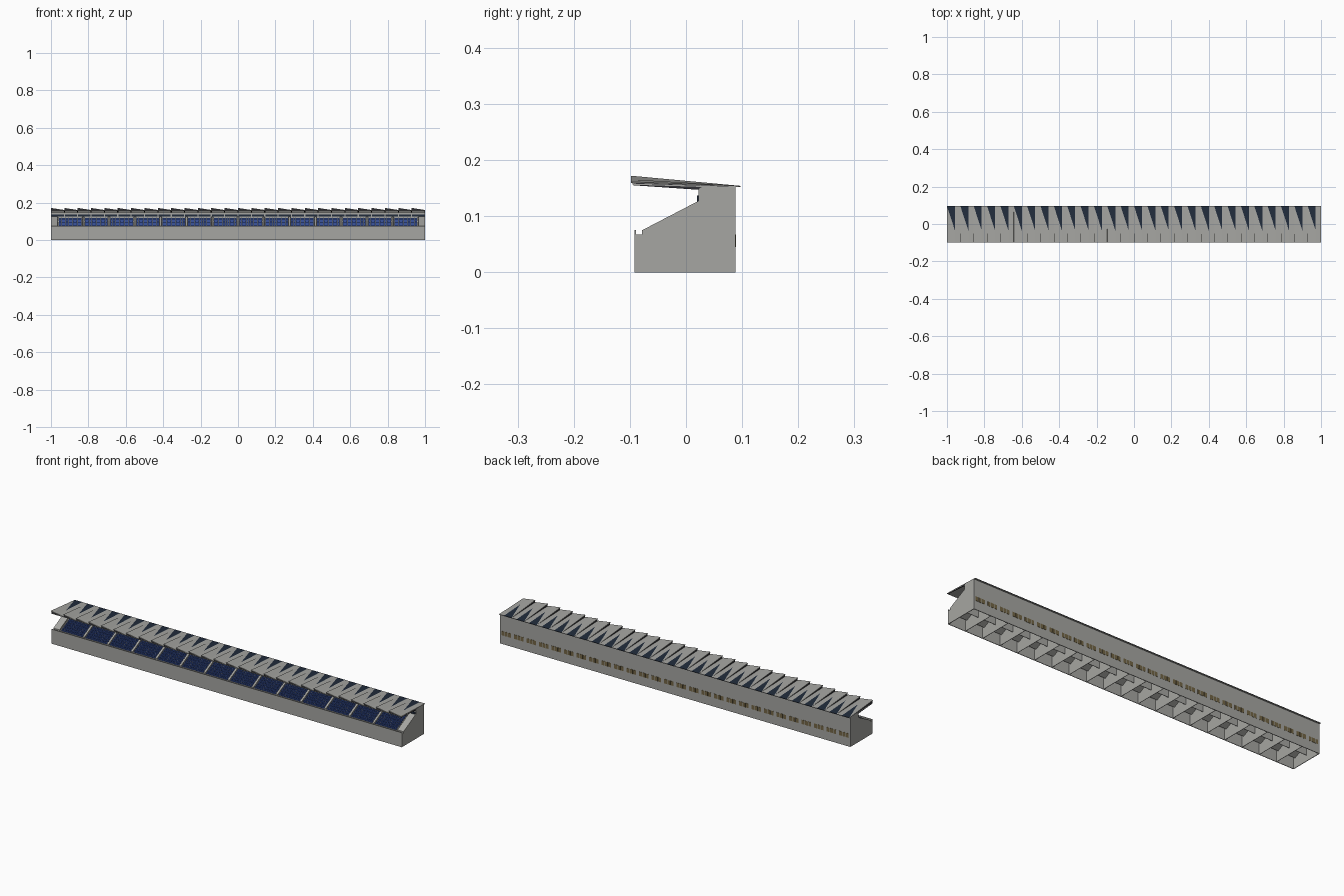
import bpy, bmesh

if "Cube" in bpy.data.objects:
    bpy.data.objects.remove(bpy.data.objects["Cube"], do_unlink=True)


def material(name, color):
    m = bpy.data.materials.new(name)
    m.use_nodes = True
    m.diffuse_color = (*color, 1)
    m.node_tree.nodes["Principled BSDF"].inputs["Base Color"].default_value = (*color, 1)
    return m


CONCRETE = material("concrete grey", (0.38, 0.38, 0.36))
BLUE = material("seat blue", (0.04, 0.085, 0.33))
GLASS = material("dark glass", (0.015, 0.025, 0.045))
TAN = material("window tan", (0.17, 0.13, 0.06))
TRIM = material("dark trim", (0.03, 0.03, 0.035))


def finish(name, bm, *mats):
    bmesh.ops.recalc_face_normals(bm, faces=bm.faces)
    mesh = bpy.data.meshes.new(name)
    bm.to_mesh(mesh)
    bm.free()
    for m in mats:
        mesh.materials.append(m)
    ob = bpy.data.objects.new(name, mesh)
    bpy.context.collection.objects.link(ob)
    return ob


def add_prism(bm, profile, x0, x1):
    """Extrude a closed (y, z) profile along x."""
    a = [bm.verts.new((x0, y, z)) for y, z in profile]
    b = [bm.verts.new((x1, y, z)) for y, z in profile]
    bm.faces.new(a)
    bm.faces.new(b[::-1])
    for i in range(len(a)):
        j = (i + 1) % len(a)
        bm.faces.new((a[i], a[j], b[j], b[i]))


def rect(y0, y1, z0, z1):
    return [(y0, z0), (y1, z0), (y1, z1), (y0, z1)]


def prisms(name, mat, profile, spans):
    bm = bmesh.new()
    for x0, x1 in spans:
        add_prism(bm, profile, x0, x1)
    return finish(name, bm, mat)


BAYS, SECTIONS, CELLS = 28, 14, 20
BAY = 2 / BAYS
END = 0.035                      # width of the solid end strips
FRONT, BACK = -0.092, 0.088
S0, S1 = (-0.078, 0.075), (0.022, 0.127)   # rake line of the stand
FULL = [(-1, 1)]


def rake(y):
    return S0[1] + (y - S0[0]) * (S1[1] - S0[1]) / (S1[0] - S0[0])


# Outer shell, open underneath
prisms("front_wall", CONCRETE, rect(FRONT, -0.089, 0, 0.075), FULL)
prisms("front_gutter", CONCRETE, rect(-0.09, S0[0], 0.06, 0.067), FULL)
prisms("back_wall", CONCRETE, rect(BACK - 0.003, BACK, 0, 0.153), FULL)
end_profile = [(FRONT, 0), (FRONT, 0.075), (-0.09, 0.075), (-0.09, 0.067),
               (S0[0], 0.067), S0, S1, (0.022, 0.148), (0.03, 0.153),
               (BACK, 0.153), (BACK, 0)]
prisms("end_walls", CONCRETE, end_profile, [(-1, -0.997), (0.997, 1)])
ramp = [(S0[0], 0.05), S0, S1, (0.022, 0.1)]
prisms("end_ramps", CONCRETE, ramp, [(-1, END - 1), (1 - END, 1)])

# Upper cabin with a window band
cabin = [(0.022, 0.118), (0.022, 0.148), (0.03, 0.153), (BACK, 0.153), (BACK, 0.118)]
prisms("upper_cabin", CONCRETE, cabin, FULL)
prisms("cabin_windows", GLASS, rect(0.02, 0.023, 0.126, 0.137),
       [(-1 + i * BAY + 0.003, -1 + (i + 1) * BAY - 0.003) for i in range(BAYS)])

# Stepped terrace
STEPS = 8
RUN = (S1[0] - S0[0]) / STEPS
terrace = []
for i in range(STEPS):
    y = S0[0] + i * RUN
    z = rake(y) - 0.004
    terrace += [(y, z), (y + RUN, z)]
terrace += [(S1[0], 0.1), (S0[0], 0.05)]
prisms("terrace_steps", CONCRETE, terrace, [(END - 1, 1 - END)])

# Aisle dividers between the seating sections
SEC = (2 - 2 * END) / SECTIONS
dividers = [END - 1 + i * SEC for i in range(1, SECTIONS)]
prisms("aisle_dividers", CONCRETE, ramp, [(x - 0.005, x + 0.005) for x in dividers])

# Seats: cushion and backrest in every row of every section
bm = bmesh.new()
SEATS = 10
for s in range(SECTIONS):
    left = END - 1 + s * SEC + 0.008
    pitch = (SEC - 0.016) / SEATS
    for row in range(STEPS - 1):
        y = S0[0] + row * RUN
        z = rake(y) - 0.004
        seat = [(y + 0.003, z), (y + 0.003, z + 0.004), (y + 0.009, z + 0.004),
                (y + 0.0095, z + 0.009), (y + 0.011, z + 0.009), (y + 0.011, z)]
        for k in range(SEATS):
            x = left + k * pitch
            add_prism(bm, seat, x + 0.0008, x + pitch - 0.0008)
finish("seats", bm, BLUE)

# Cross walls and spine wall under the stand
under = [(-0.09, 0), (-0.09, 0.06), (S0[0], 0.06), (0.022, 0.11), (0.086, 0.119), (0.086, 0)]
prisms("cross_walls", CONCRETE, under,
       [(-1 + 2 * i / CELLS - 0.001, -1 + 2 * i / CELLS + 0.001) for i in range(1, CELLS)])
prisms("spine_wall", CONCRETE, rect(-0.001, 0.001, 0.03, 0.09), [(-0.997, 0.997)])

# Rear windows: a group of three panes in each bay
panes = []
for i in range(BAYS):
    for k in range(3):
        x = -1 + i * BAY + 0.009 + k * 0.019
        panes.append((x, x + 0.016))
prisms("rear_windows", TAN, rect(BACK - 0.001, BACK + 0.001, 0.045, 0.067), panes)

# Sawtooth roof: twisted panels, each with a glazed triangle at the rear
RF, RB, SPLIT, TIP = -0.098, 0.097, 0.6, -0.035
bm = bmesh.new()


def roof_z(u, y):
    t = (RB - y) / (RB - RF)
    return 0.154 + t * (0.018 - 0.011 * u)


for i in range(BAYS):
    x = -1 + i * BAY
    b0, bs, b1, f1, fs, f0, tip = [
        bm.verts.new((x + u * BAY, y, roof_z(u, y))) for u, y in
        ((0, RB), (SPLIT, RB), (1, RB), (1, RF), (SPLIT, RF), (0, RF), (SPLIT, TIP))]
    bm.faces.new((b0, tip, bs)).material_index = 1
    bm.faces.new((b0, f0, fs, tip))
    bm.faces.new((bs, tip, fs, f1, b1))
roof = finish("roof_panels", bm, CONCRETE, GLASS)
for p in roof.data.polygons:
    if p.normal.z < 0:
        p.flip()
thick = roof.modifiers.new("thickness", "SOLIDIFY")
thick.thickness = 0.002
thick.offset = -1

# Dark infill wedges below each panel
bm = bmesh.new()
for i in range(BAYS):
    x = -1 + i * BAY
    corners = []
    for low in (True, False):
        for u, y in ((0, RB), (1, RB), (1, RF + 0.004), (0, RF + 0.004)):
            top = roof_z(u, y) - 0.0015
            base = 0.152 + 0.006 * (RB - y) / (RB - RF)
            corners.append(bm.verts.new((x + u * BAY, y, min(base, top) if low else top)))
    lo, hi = corners[:4], corners[4:]
    bm.faces.new(lo)
    bm.faces.new(hi)
    for a in range(4):
        b = (a + 1) % 4
        bm.faces.new((lo[a], lo[b], hi[b], hi[a]))
finish("roof_infill", bm, TRIM)

# Roof soffit and cantilever beams
prisms("roof_soffit", CONCRETE,
       [(RF + 0.003, 0.156), (RF + 0.003, 0.159), (RB, 0.153), (RB, 0.152), (0.03, 0.152)], FULL)
beam = [(RF + 0.004, 0.155), (RF + 0.004, 0.158), (0.04, 0.154), (0.022, 0.147)]
spots = [-1 + i * BAY for i in range(BAYS + 1)]
prisms("roof_beams", TRIM, beam,
       [(max(x - 0.003, -1), min(x + 0.003, 1)) for x in spots])
